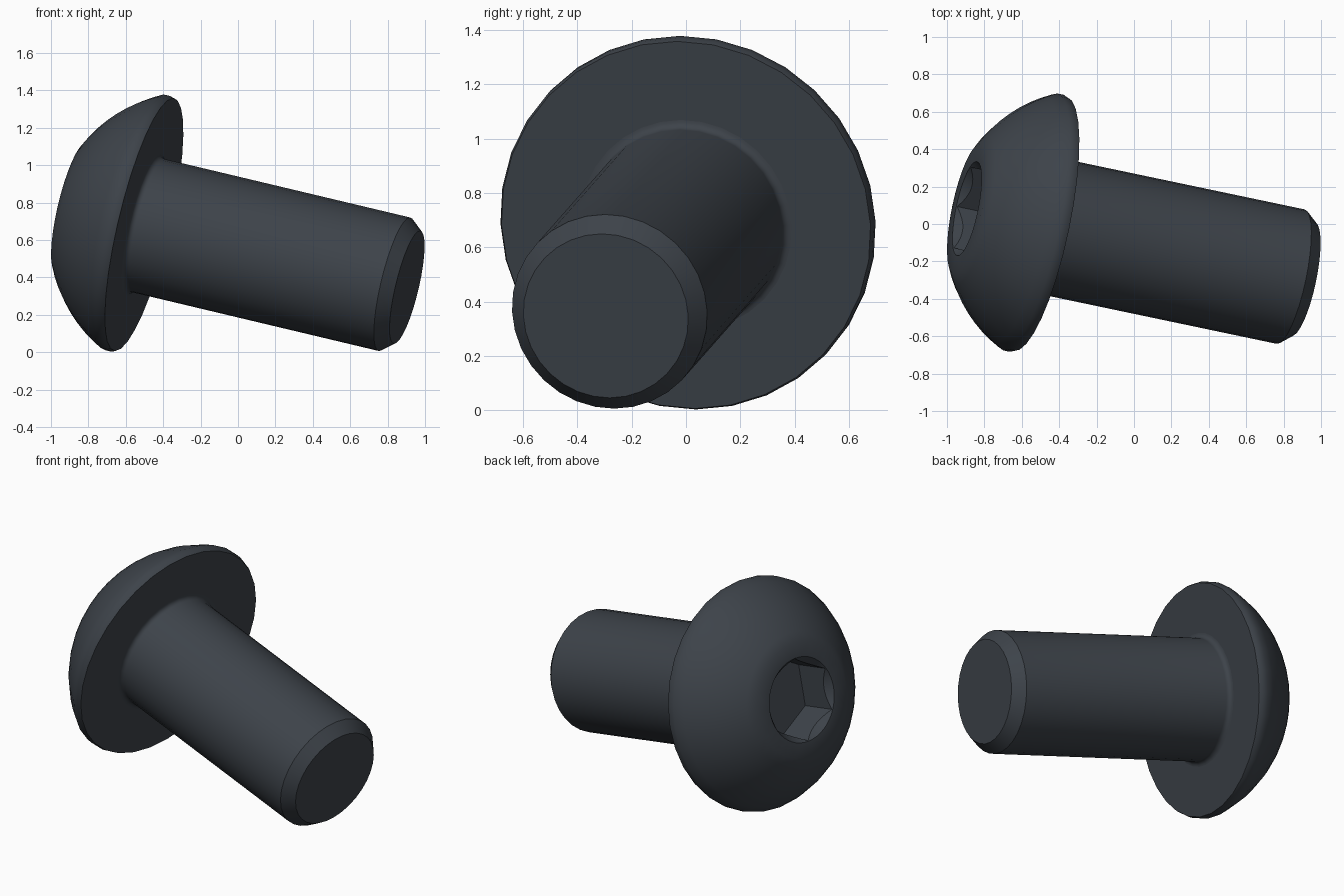
import bpy, bmesh, math
from mathutils import Matrix, Vector

cube = bpy.data.objects.get("Cube")
if cube:
    bpy.data.objects.remove(cube, do_unlink=True)

SEGMENTS = 32
HEX_POINTS = 48
HEX_RADIUS = 0.254

steel = bpy.data.materials.new("dark_steel")
steel.use_nodes = True
steel.diffuse_color = (0.047, 0.056, 0.068, 1)
steel.node_tree.nodes["Principled BSDF"].inputs["Base Color"].default_value = steel.diffuse_color

# Screw frame: local z runs down the shank, origin under the head
axis = Vector((1, -0.21, -0.238)).normalized()
side = (Vector((0, 0, 1)) - axis * axis.z).normalized()
frame = Matrix((side, axis.cross(side), axis)).transposed().to_4x4()
frame = Matrix.Translation((-0.502, 0, 0.682)) @ frame


def ring(bm, count, radius, height):
    """Closed loop of vertices; radius and height are functions of the angle."""
    angles = [math.tau * i / count for i in range(count)]
    return [bm.verts.new((radius(a) * math.cos(a), radius(a) * math.sin(a), height(a)))
            for a in angles]


def circle(bm, r, z, count=SEGMENTS):
    return ring(bm, count, lambda a: r, lambda a: z)


def skin(bm, loops):
    for a, b in zip(loops, loops[1:]):
        n = len(a)
        for i in range(n):
            j = (i + 1) % n
            bm.faces.new((a[i], a[j], b[j], b[i]))


def loop_edges(bm, loop):
    return [bm.edges.get((loop[i - 1], loop[i])) for i in range(len(loop))]


def finish(bm, name, flip_reference):
    bmesh.ops.recalc_face_normals(bm, faces=bm.faces[:])
    # Open shells: make the outermost face point away from the axis
    bm.normal_update()
    face = max(bm.faces, key=flip_reference)
    centre = face.calc_center_median()
    if face.normal.dot(Vector((centre.x, centre.y, 0))) < 0:
        bmesh.ops.reverse_faces(bm, faces=bm.faces[:])
    bm.transform(frame)
    mesh = bpy.data.meshes.new(name)
    bm.to_mesh(mesh)
    bm.free()
    mesh.materials.append(steel)
    obj = bpy.data.objects.new(name, mesh)
    bpy.context.collection.objects.link(obj)
    bpy.ops.object.select_all(action='DESELECT')
    obj.select_set(True)
    bpy.context.view_layer.objects.active = obj
    bpy.ops.object.shade_smooth_by_angle(angle=math.radians(31))


def face_radius(face):
    return face.calc_center_median().xy.length


# Head: flat underside, rounded rim, spherical dome with a flat top
FILLET = 0.03
SHANK = 0.367
TOP = -0.41
DOME = 0.78
bm = bmesh.new()
profile = [(SHANK + FILLET, 0), (0.694, 0), (0.702, -0.02)]
start, end = math.asin(0.702 / DOME), math.asin(0.353 / DOME)
dome_centre = TOP + DOME * math.cos(end)
for i in range(9):
    t = start + (end - start) * i / 8
    profile.append((DOME * math.sin(t), dome_centre - DOME * math.cos(t)))
loops = [circle(bm, r, z) for r, z in profile]
skin(bm, loops)


# Hexagonal socket with a conical lead-in
def hex_radius(a):
    wedge = math.pi / 3
    return HEX_RADIUS * math.cos(wedge / 2) / math.cos(a % wedge - wedge / 2)


mouth = circle(bm, HEX_RADIUS + 0.003, TOP, HEX_POINTS)
lead_in = ring(bm, HEX_POINTS, hex_radius,
               lambda a: TOP + 1.2 * (HEX_RADIUS + 0.003 - hex_radius(a)))
floor = ring(bm, HEX_POINTS, hex_radius, lambda a: TOP + 0.24)
skin(bm, [mouth, lead_in, floor])
bm.faces.new(floor)
bmesh.ops.bridge_loops(bm, edges=loop_edges(bm, loops[-1]) + loop_edges(bm, mouth))
finish(bm, "head", face_radius)

# Shank: fillet under the head, plain cylinder, chamfered tip
bm = bmesh.new()
profile = []
for i in range(6):
    t = math.pi / 2 * i / 5
    profile.append((SHANK + FILLET * (1 - math.sin(t)), FILLET * (1 - math.cos(t))))
profile += [(SHANK, 1.405), (0.31, 1.475)]
loops = [circle(bm, r, z) for r, z in profile]
skin(bm, loops)
bm.faces.new(loops[-1])
finish(bm, "shank", lambda f: f.calc_area() if face_radius(f) > 0.3 else 0)
